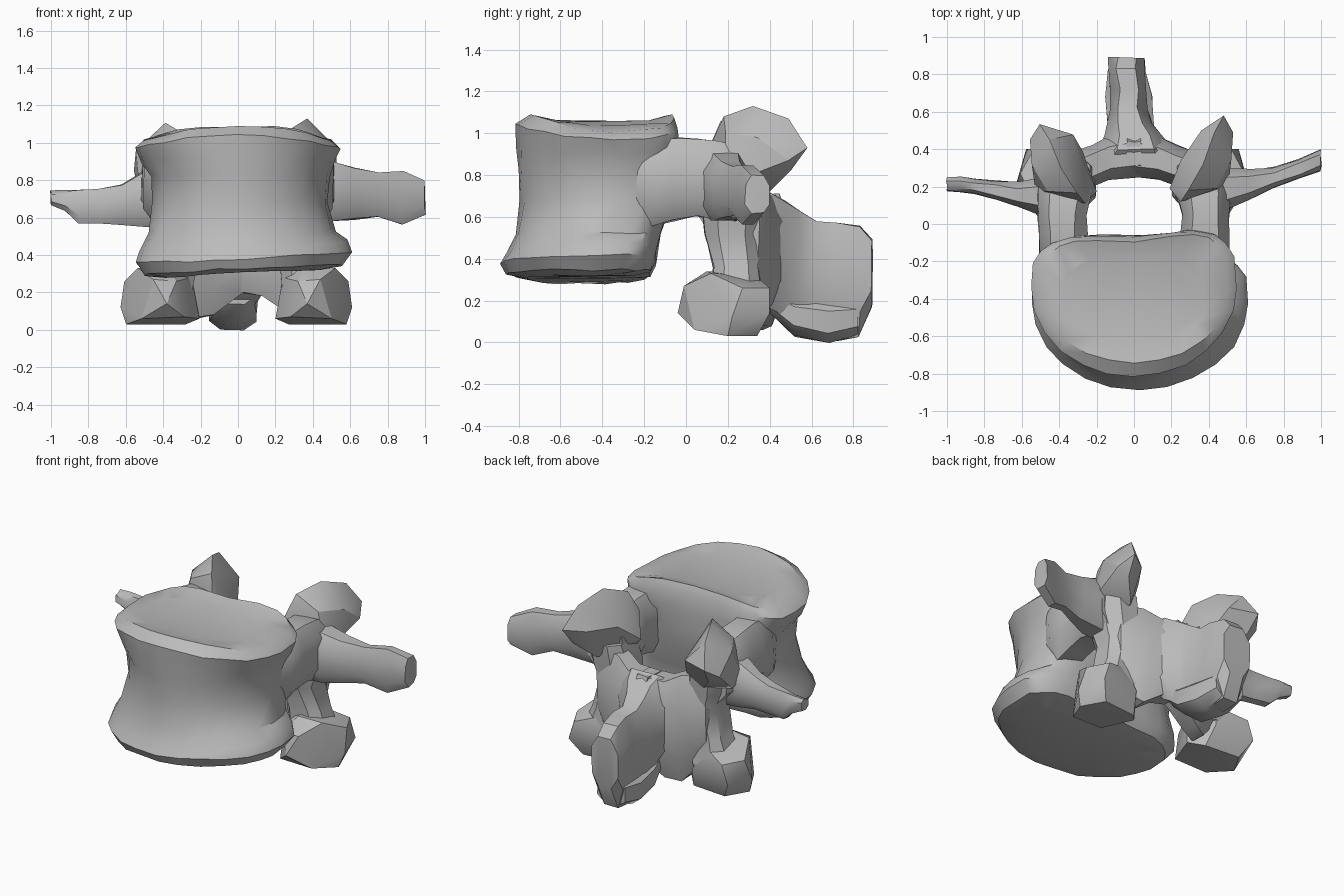
import bpy, bmesh, math, random
from mathutils import Vector

random.seed(4)
if "Cube" in bpy.data.objects:
    bpy.data.objects.remove(bpy.data.objects["Cube"], do_unlink=True)

bone = bpy.data.materials.new("bone grey")
bone.use_nodes = True
GREY = (0.5, 0.5, 0.5, 1)
bone.diffuse_color = GREY
bone.node_tree.nodes["Principled BSDF"].inputs["Base Color"].default_value = GREY


def finish(name, bm, angle):
    bmesh.ops.recalc_face_normals(bm, faces=bm.faces)
    mesh = bpy.data.meshes.new(name)
    bm.to_mesh(mesh)
    bm.free()
    mesh.materials.append(bone)
    obj = bpy.data.objects.new(name, mesh)
    bpy.context.collection.objects.link(obj)
    bpy.ops.object.select_all(action="DESELECT")
    obj.select_set(True)
    bpy.context.view_layer.objects.active = obj
    bpy.ops.object.shade_smooth_by_angle(angle=math.radians(angle))


def skin(name, rings, angle=36, jitter=0.006):
    """Join rings of points into a closed, slightly uneven surface."""
    bm = bmesh.new()
    loops = [[bm.verts.new(p + Vector([random.uniform(-jitter, jitter) for _ in range(3)]))
              for p in ring] for ring in rings]
    for low, high in zip(loops, loops[1:]):
        for i in range(len(low)):
            j = (i + 1) % len(low)
            bm.faces.new((low[i], low[j], high[j], high[i]))
    bm.faces.new(loops[0])
    bm.faces.new(loops[-1])
    bmesh.ops.triangulate(bm, faces=[f for f in bm.faces if len(f.verts) > 4])
    finish(name, bm, angle)


def soft(value, power):
    return math.copysign(abs(value) ** power, value)


def loft(name, axes, sections, sides=8):
    """Boxy sections (x, y, z, half_u, half_v) lie in the plane of the two axes."""
    axis = {"x": Vector((1, 0, 0)), "y": Vector((0, 1, 0)), "z": Vector((0, 0, 1))}
    u, v = axis[axes[0]], axis[axes[1]]
    turn = [math.tau * (i + 0.5) / sides for i in range(sides)]
    skin(name, [[Vector((x, y, z)) + u * a * 1.05 * soft(math.cos(t), 0.75)
                 + v * b * 1.05 * soft(math.sin(t), 0.75)
                 for t in turn] for x, y, z, a, b in sections])


def hull(name, points, scale):
    """Faceted knob wrapped round a few points."""
    bm = bmesh.new()
    for p in points:
        bm.verts.new([c * s for c, s in zip(p, scale)])
    bmesh.ops.convex_hull(bm, input=bm.verts)
    loose = [v for v in bm.verts if not v.link_faces]
    bmesh.ops.delete(bm, geom=loose, context="VERTS")
    finish(name, bm, 28)


# Kidney-shaped body with flared rims, a domed top and a tilted lower rim
def body_ring(z, front, back, half, shift, dome, sides=24):
    mid = back - 0.3
    lean = 0.07 if z > 0.85 else 0
    tilt = 0.05 if z < 0.5 else 0
    ring = []
    for i in range(sides):
        t = math.tau * i / sides
        c, s = math.cos(t), math.sin(t)
        if s > 0:
            x = half * soft(c, 0.7)
            y = mid + (back - mid) * s ** 0.6 - 0.03 * s ** 8 + lean * max(c, 0) * s ** 0.5
        else:
            x = half * c
            y = mid + (mid - front) * s
        ring.append(Vector((x + shift, y, z + dome * s * s + tilt * x)))
    return ring


body_sections = [
    (0.30, -0.76, -0.22, 0.42, 0.02, 0.01),
    (0.32, -0.86, -0.14, 0.53, 0.03, 0.01),
    (0.39, -0.89, -0.12, 0.58, 0.03, -0.01),
    (0.45, -0.85, -0.11, 0.56, 0.03, -0.02),
    (0.52, -0.81, -0.09, 0.50, 0.02, 0),
    (0.68, -0.79, -0.04, 0.47, 0.01, 0),
    (0.82, -0.80, -0.03, 0.475, 0.01, 0.01),
    (0.90, -0.81, -0.03, 0.52, 0, 0.03),
    (0.97, -0.82, -0.04, 0.55, 0, 0.07),
    (1.01, -0.74, -0.06, 0.51, 0, 0.08),
    (1.04, -0.62, -0.16, 0.38, 0, 0.02),
]
skin("vertebral_body", [body_ring(*s) for s in body_sections], 38)

# Knob shapes, written for the +x side
upper_knob = [
    (.29, .18, 1.08), (.37, .32, 1.13), (.43, .49, 1.07), (.48, .58, .93), (.53, .49, .87),
    (.25, .12, .95), (.19, .19, .80), (.25, .34, .92), (.36, .50, .92), (.52, .34, .98),
    (.44, .19, 1.0), (.36, .40, .72), (.50, .18, .75), (.30, .15, .68), (.46, .50, .82),
]
extra_lump = [(.31, .52, .93), (.26, .42, .80), (.50, .30, .72)]
lower_knob = [
    (.37, -.04, .14), (.44, -.01, .27), (.28, .03, .07), (.50, .04, .06), (.58, .20, .03),
    (.61, .22, .12), (.59, .27, .26), (.52, .12, .33), (.36, .10, .34), (.24, .18, .28),
    (.20, .24, .06), (.27, .32, .03), (.50, .34, .03), (.56, .40, .14), (.52, .40, .26),
    (.30, .38, .16), (.34, .33, .32), (.32, .01, .26),
]

for side, s in (("left", 1), ("right", -1)):
    if s > 0:
        hull("left_upper_articular_process", upper_knob, (1, 1, 1))
    else:
        hull("right_upper_articular_process", upper_knob + extra_lump, (-1.05, 0.92, 0.98))
    hull(side + "_lower_articular_process", lower_knob, (s if s > 0 else -1.03, 1, 1))

    # Bridge from the body to the arch, flared where it leaves the body
    loft(side + "_pedicle", "xz", [
        (s * .33, -.32, .76, .10, .16), (s * .375, -.17, .76, .135, .21),
        (s * .38, -.06, .78, .13, .20), (s * .385, .05, .79, .13, .185),
        (s * .375, .16, .77, .145, .19), (s * .37, .30, .75, .13, .16)])

    # Narrow neck between the upper and lower knobs
    loft(side + "_arch_neck", "xy", [
        (s * .38, .24, .20, .14, .13), (s * .34, .24, .36, .12, .11),
        (s * .31, .22, .52, .11, .13), (s * .34, .22, .66, .13, .15),
        (s * .36, .24, .80, .12, .14)])

    # Broad plate from the neck to the midline, deeper on the right
    drop = 0 if s > 0 else 0.05
    loft(side + "_lamina", "yz", [
        (s * .39, .25, .48, .10, .22), (s * .31, .275, .45, .115, .30),
        (s * .23, .31, .43 - drop / 2, .11, .32 + drop / 2),
        (s * .13, .355, .44 - drop, .115, .26 + drop), (s * -.04, .38, .46, .13, .25)])

# Side processes differ in length and thickness
loft("left_transverse_process", "yz", [
    (.36, .17, .75, .12, .17), (.50, .19, .74, .11, .16), (.62, .21, .73, .08, .14),
    (.75, .25, .72, .055, .12), (.88, .295, .705, .055, .14), (1.0, .34, .71, .06, .09)])
loft("right_transverse_process", "yz", [
    (-.36, .15, .72, .12, .17), (-.50, .15, .70, .10, .15), (-.62, .16, .67, .065, .11),
    (-.74, .18, .66, .05, .09), (-.85, .20, .66, .04, .09), (-.92, .21, .69, .04, .055),
    (-1.0, .215, .705, .035, .035)])

# Broad rear blade with a flared root, thickened along its lower edge
loft("spinous_process", "xz", [
    (0, .32, .46, .26, .20), (.01, .40, .44, .20, .28), (0, .47, .40, .155, .28),
    (-.02, .54, .35, .12, .28), (-.03, .62, .30, .10, .28), (-.03, .72, .29, .095, .285),
    (-.04, .83, .29, .10, .27), (-.04, .89, .33, .095, .16)])
loft("spinous_lower_edge", "xz", [
    (-.02, .40, .21, .10, .07), (-.02, .52, .125, .125, .095), (-.03, .68, .10, .13, .10),
    (-.04, .82, .12, .105, .085)])
